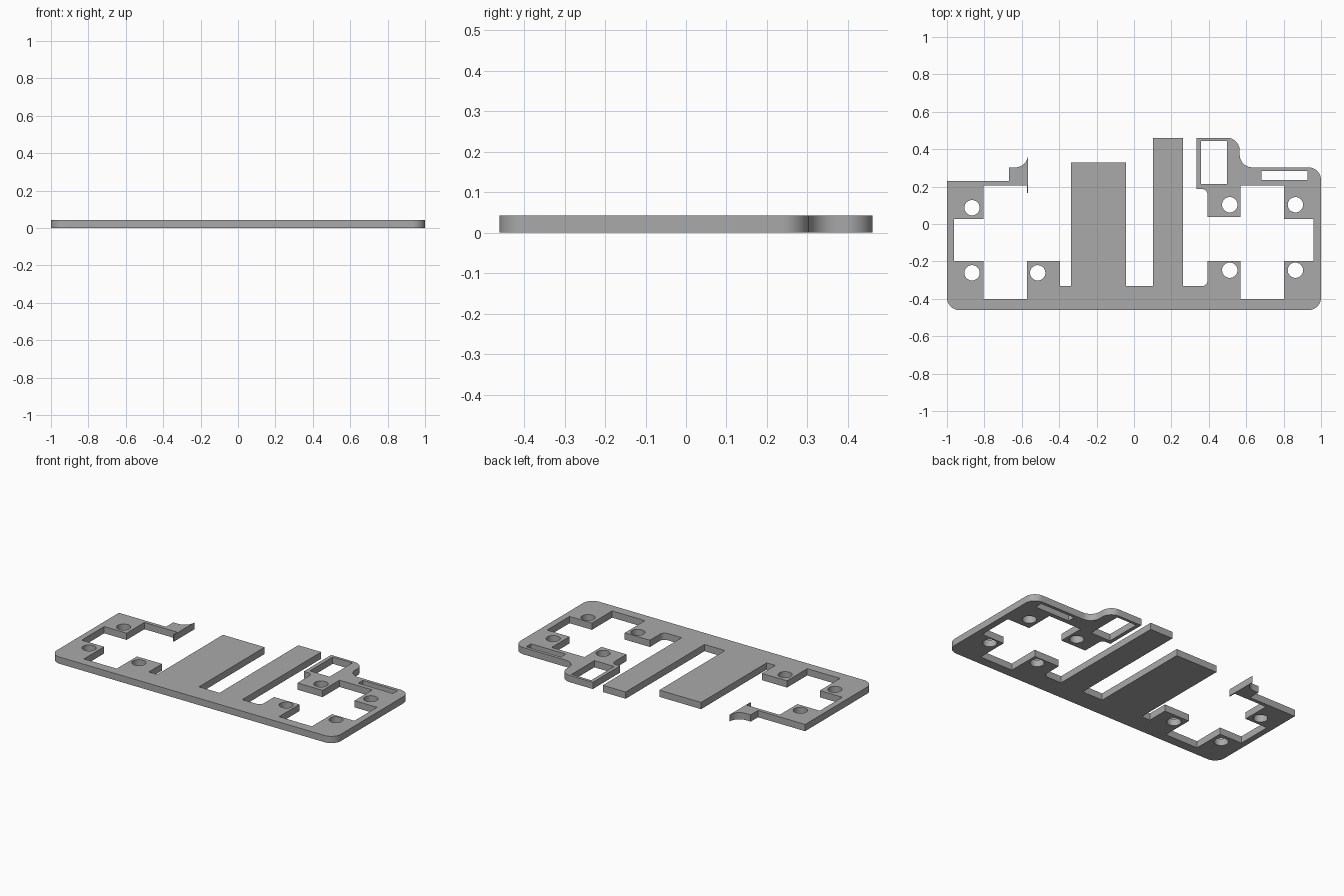
import bpy
from math import cos, sin, pi
from mathutils import Vector

THICKNESS = 0.043
EDGE = 0.461          # front and back limits in y
CORNER, SMALL = 0.068, 0.03

cube = bpy.data.objects.get("Cube")
if cube:
    bpy.data.objects.remove(cube, do_unlink=True)

grey = bpy.data.materials.new("plain grey")
grey.use_nodes = True
colour = (0.4, 0.4, 0.4, 1)
grey.diffuse_color = colour
grey.node_tree.nodes["Principled BSDF"].inputs["Base Color"].default_value = colour


def rounded(points, steps=12):
    """Replace every (x, y, radius) corner by a tangent arc."""
    path = []
    for i, point in enumerate(points):
        corner = Vector(point[:2])
        if len(point) < 3:
            path.append(corner)
            continue
        radius = point[2]
        before = (Vector(points[i - 1][:2]) - corner).normalized()
        after = (Vector(points[(i + 1) % len(points)][:2]) - corner).normalized()
        centre = corner + (before + after) * radius
        for k in range(steps + 1):
            angle = k / steps * pi / 2
            path.append(centre - after * radius * cos(angle) - before * radius * sin(angle))
    return path


def rectangle(left, right, low, high):
    return [(left, low), (right, low), (right, high), (left, high)]


def circle(x, y, radius=0.041, steps=32):
    return [(x + radius * cos(2 * pi * k / steps), y + radius * sin(2 * pi * k / steps))
            for k in range(steps)]


# Stepped socket opening, shared by both ends of the plate
INNER, MIDDLE, OUTER, POST = 0.57, 0.801, 0.959, 0.393
BACK, STEP_BACK, STEP_FRONT, FRONT, FLOOR = 0.207, 0.028, -0.198, -0.401, -0.332
socket = [(INNER, BACK), (MIDDLE, BACK), (MIDDLE, STEP_BACK), (OUTER, STEP_BACK),
          (OUTER, STEP_FRONT), (MIDDLE, STEP_FRONT), (MIDDLE, FRONT), (INNER, FRONT),
          (INNER, STEP_FRONT), (POST, STEP_FRONT)]
mirrored_socket = [(-x - 0.003, y) for x, y in reversed(socket)]


def tongue(right, left, end):
    return [(right, FLOOR), (right, end), (left, end), (left, FLOOR)]


# Rounded front edge and right-hand shoulder
SHOULDER, NECK, FRAME = 0.303, 0.565, 0.333
outline = [(-1, -EDGE, CORNER), (1, -EDGE, CORNER), (1, SHOULDER, CORNER),
           (NECK, SHOULDER, CORNER), (NECK, EDGE, CORNER), (FRAME, EDGE),
           (FRAME, 0.187), (POST, 0.187, SMALL), (POST, 0.037), (INNER, 0.037)]
outline += socket + [(POST, FLOOR, SMALL)]

# Two long tongues between the sockets
outline += tongue(0.263, 0.102, EDGE) + tongue(-0.042, -0.336, 0.328)

# Left arm ending in a thin curved hook
HOOK, ARM = -0.568, 0.23
outline += [(-POST - 0.003, FLOOR)] + mirrored_socket
outline += [(-INNER - 0.003, 0.167), (HOOK + 0.001, 0.167), (HOOK + 0.001, 0.37),
            (HOOK, SHOULDER, 0.065), (-0.668, SHOULDER), (-0.668, ARM), (-1, ARM)]

# Screw holes, square window and narrow slot
holes = [circle(x, y) for x in (0.512, 0.863) for y in (0.103, -0.247)]
holes += [circle(-0.866, 0.087), circle(-0.866, -0.261), circle(-0.515, -0.261)]
holes += [rectangle(0.357, 0.496, 0.213, 0.443), rectangle(0.682, 0.927, 0.235, 0.283)]

# Filled profile extruded to a plate
curve = bpy.data.curves.new("mounting_plate", "CURVE")
curve.dimensions = "2D"
curve.fill_mode = "BOTH"
curve.extrude = THICKNESS / 2
for loop in [rounded(outline)] + holes:
    spline = curve.splines.new("POLY")
    spline.points.add(len(loop) - 1)
    for target, (x, y) in zip(spline.points, loop):
        target.co = (x, y, 0, 1)
    spline.use_cyclic_u = True
curve.materials.append(grey)

plate = bpy.data.objects.new("mounting_plate", curve)
bpy.context.collection.objects.link(plate)
plate.location.z = THICKNESS / 2
bpy.ops.object.select_all(action="DESELECT")
plate.select_set(True)
bpy.context.view_layer.objects.active = plate
bpy.ops.object.convert(target="MESH")

# Weld the caps to the walls and keep the rims sharp
bpy.ops.object.mode_set(mode="EDIT")
bpy.ops.mesh.select_all(action="SELECT")
bpy.ops.mesh.remove_doubles(threshold=0.0002)
bpy.ops.mesh.normals_make_consistent(inside=False)
bpy.ops.object.mode_set(mode="OBJECT")
bpy.ops.object.shade_smooth_by_angle()
